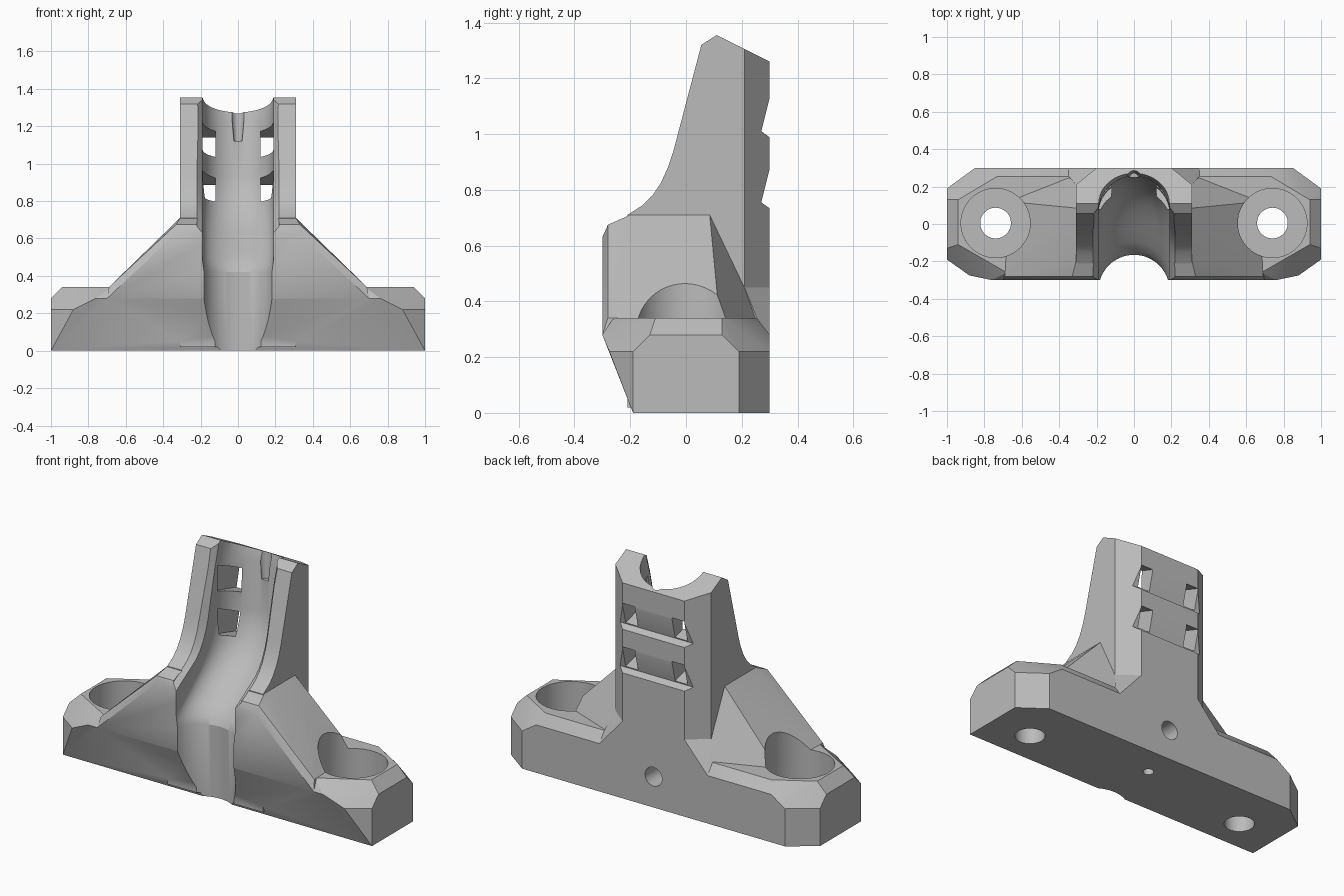
import bpy, bmesh, math
from mathutils import Vector

cube = bpy.data.objects.get("Cube")
if cube:
    bpy.data.objects.remove(cube, do_unlink=True)

grey = bpy.data.materials.new("plain grey")
grey.use_nodes = True
tone = (0.5, 0.5, 0.5, 1)
grey.diffuse_color = tone
grey.node_tree.nodes["Principled BSDF"].inputs["Base Color"].default_value = tone


def finish(bm, name):
    bmesh.ops.recalc_face_normals(bm, faces=bm.faces)
    mesh = bpy.data.meshes.new(name)
    bm.to_mesh(mesh)
    bm.free()
    mesh.materials.append(grey)
    obj = bpy.data.objects.new(name, mesh)
    bpy.context.collection.objects.link(obj)
    return obj


def hull(name, points, mirror=True):
    bm = bmesh.new()
    for x, y, z in points:
        bm.verts.new((x, y, z))
        if mirror:
            bm.verts.new((-x, y, z))
    res = bmesh.ops.convex_hull(bm, input=bm.verts)
    loose = [v for v in bm.verts if not v.link_faces]
    bmesh.ops.delete(bm, geom=loose, context='VERTS')
    bmesh.ops.dissolve_limit(bm, angle_limit=0.01, verts=bm.verts, edges=bm.edges)
    return finish(bm, name)


def side_prism(name, profile, half):
    # extrude a y-z outline across x
    bm = bmesh.new()
    face = bm.faces.new([bm.verts.new((-half, y, z)) for y, z in profile])
    ext = bmesh.ops.extrude_face_region(bm, geom=[face])
    moved = [g for g in ext["geom"] if isinstance(g, bmesh.types.BMVert)]
    bmesh.ops.translate(bm, verts=moved, vec=(2 * half, 0, 0))
    return finish(bm, name)


def loft(name, rings):
    bm = bmesh.new()
    rows = [[bm.verts.new(p) for p in ring] for ring in rings]
    n = len(rows[0])
    for a, b in zip(rows, rows[1:]):
        for i in range(n):
            j = (i + 1) % n
            bm.faces.new((a[i], a[j], b[j], b[i]))
    bm.faces.new(rows[0])
    bm.faces.new(rows[-1])
    return finish(bm, name)


def cone(name, start, end, r1, r2, sides=48):
    start, end = Vector(start), Vector(end)
    axis = (end - start).normalized()
    u = axis.orthogonal().normalized()
    w = axis.cross(u)
    turns = [2 * math.pi * i / sides for i in range(sides)]
    return loft(name, [[c + r * (math.cos(t) * u + math.sin(t) * w) for t in turns]
                       for c, r in ((start, r1), (end, r2))])


def combine(target, tool, operation):
    mod = target.modifiers.new(tool.name, 'BOOLEAN')
    mod.operation = operation
    mod.solver = 'EXACT'
    mod.object = tool
    bpy.context.view_layer.objects.active = target
    bpy.ops.object.modifier_apply(modifier=mod.name)
    bpy.data.objects.remove(tool, do_unlink=True)


# chamfered base block
body = hull("mounting_bracket", [
    (1, -.19, 0), (1, .19, 0), (.85, .30, 0), (1, -.19, .22), (1, .19, .22),
    (1, -.13, .28), (1, .13, .28), (.88, -.275, .22), (.85, .30, .22),
    (.76, .30, .28), (.76, -.30, .28), (.94, -.11, .34), (.94, .13, .34),
    (.73, .255, .34), (.68, -.26, .34)])

# sloping side wings
wings = hull("wings", [
    (.31, .085, .71), (.31, -.20, .71), (.33, -.28, .675), (.33, -.30, .63),
    (.31, .21, .45), (.67, .12, .34), (.31, .262, .34), (.31, .262, .2),
    (.69, -.28, .34), (.70, -.30, .28), (.69, -.25, .2), (.67, .12, .2)])

# small gussets behind the wings
gusset = hull("gusset", [
    (.31, .21, .45), (.2, .30, .45), (.35, .30, .28), (.35, .255, .34),
    (.31, .2, .2), (.2, .30, .2)])

# upright tower with curved front
tower = side_prism("tower", [
    (.30, .02), (.30, 1.26), (.11, 1.355), (.055, 1.32), (-.045, .94), (-.065, .88),
    (-.09, .825), (-.12, .78), (-.155, .745), (-.21, .71), (-.21, .02)], .31)
for s in (1, -1):
    corner = hull("corner", [(s * x, y, z) for z in (-.1, 1.5)
                             for x, y in ((.31, .21), (.2, .30), (.2, .4), (.4, .4), (.4, .21))],
                  mirror=False)
    combine(tower, corner, 'DIFFERENCE')

for part in (wings, gusset, tower):
    combine(body, part, 'UNION')

# swept channel: height, back wall, front lip
R = .19
path = [(-.1, -.165, -.42), (.42, -.165, -.42), (.46, -.145, -.42), (.51, -.095, -.42),
        (.57, -.02, -.42), (.63, .05, -.34), (.68, .105, -.26), (.71, .13, -.21),
        (.745, .16, -.155), (.78, .18, -.12), (.825, .205, -.09), (.88, .225, -.065),
        (.94, .24, -.045), (1.22, .255, .029), (1.32, .285, .055), (1.45, .285, .09)]
rings = []
for z, back, lip in path:
    mid = back - R
    arc = [(R * math.cos(math.pi * i / 32), mid + R * math.sin(math.pi * i / 32))
           for i in range(33)]
    low = min(lip + .04, mid - .006)
    outline = [(.22, -1), (.22, low - .04), (R, low)] + arc
    outline += [(-R, low), (-.22, low - .04), (-.22, -1)]
    rings.append([(x, y, z) for x, y in outline])
cuts = [loft("channel", rings)]

# cable notch at the top
cuts.append(cone("top_notch", (0, .25, 1.12), (0, .25, 1.32), .022, .04, 24))

# tie slots: a back groove and two slanted windows at each level
for z in (1.0, .745):
    cuts.append(side_prism("groove", [(.305, z + .15), (.27, z + .01), (.305, z - .015),
                                      (.4, z - .015), (.4, z + .15)], .4))
    for s in (1, -1):
        cuts.append(hull("window", [(s * x, y, z + h) for x in (.12, .2) for y, h in
                         ((.08, .07), (.08, .22), (.33, .0), (.33, .13))], mirror=False))

# screw holes with deep counterbores
for s in (1, -1):
    cuts.append(cone("counterbore", (s * .74, .005, .12), (s * .74, .005, .9), .185, .185, 64))
    cuts.append(cone("screw_hole", (s * .74, .005, -.1), (s * .74, .005, .2), .082, .082))

# rear hole and small hole underneath
cuts.append(cone("rear_hole", (0, .08, .18), (0, .4, .18), .055, .055, 32))
cuts.append(cone("under_hole", (0, .12, -.1), (0, .12, .18), .03, .03, 24))

for cut in cuts:
    combine(body, cut, 'DIFFERENCE')

bpy.ops.object.select_all(action='DESELECT')
body.select_set(True)
bpy.context.view_layer.objects.active = body
bpy.ops.object.shade_smooth_by_angle(angle=math.radians(25))
